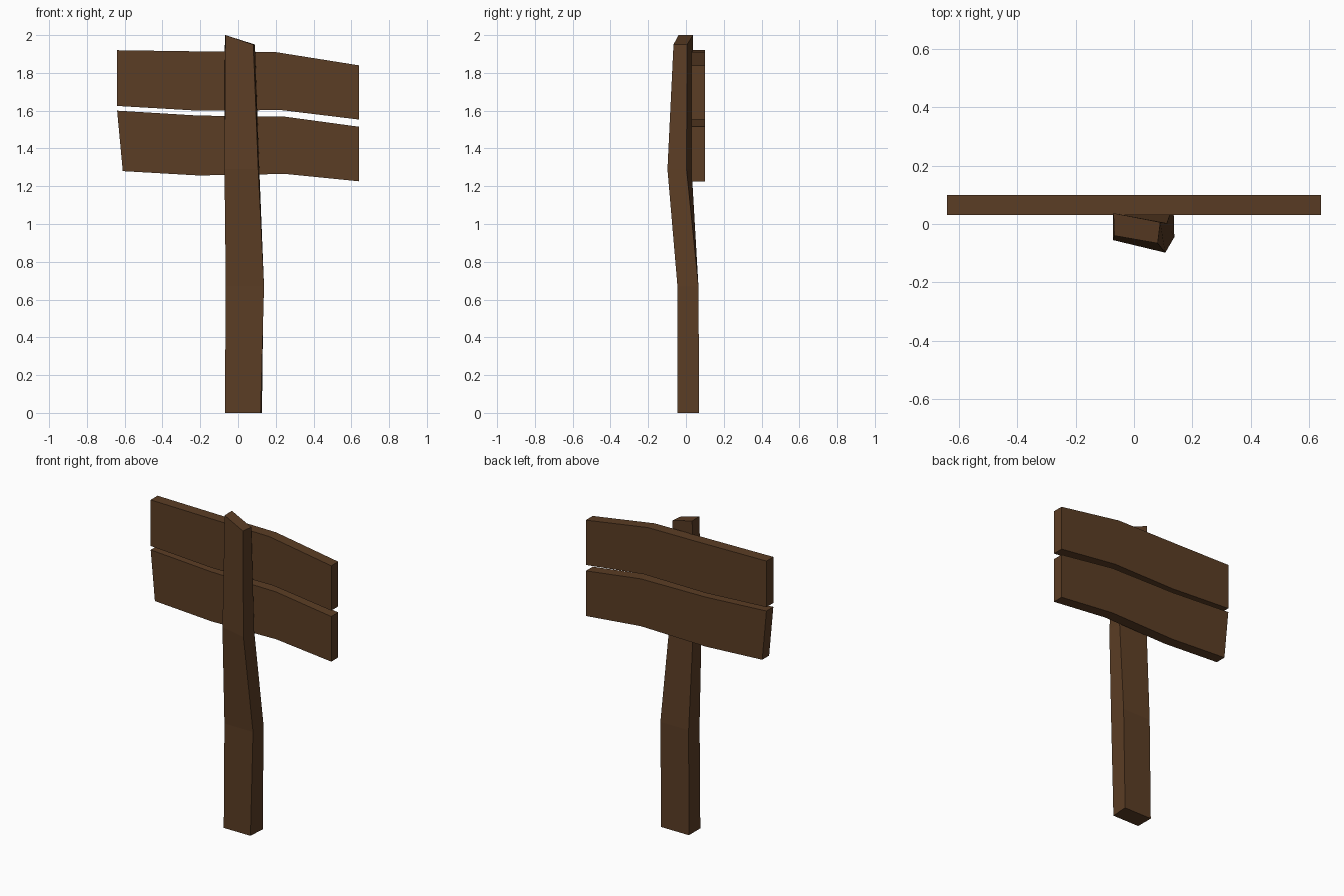
import bpy, bmesh

if "Cube" in bpy.data.objects:
    bpy.data.objects.remove(bpy.data.objects["Cube"])

wood = bpy.data.materials.new("brown wood")
wood.diffuse_color = (0.105, 0.047, 0.018, 1)
wood.use_nodes = True
wood.node_tree.nodes["Principled BSDF"].inputs["Base Color"].default_value = wood.diffuse_color


def make_object(name, bm):
    bmesh.ops.recalc_face_normals(bm, faces=bm.faces)
    mesh = bpy.data.meshes.new(name)
    bm.to_mesh(mesh)
    bm.free()
    mesh.materials.append(wood)
    obj = bpy.data.objects.new(name, mesh)
    bpy.context.collection.objects.link(obj)
    return obj


def loft(name, sections):
    """Skin a row of four-cornered sections into a closed solid."""
    bm = bmesh.new()
    rings = [[bm.verts.new(p) for p in s] for s in sections]
    for a, b in zip(rings, rings[1:]):
        for i in range(4):
            j = (i + 1) % 4
            bm.faces.new((a[i], a[j], b[j], b[i]))
    bm.faces.new(rings[0][::-1])
    bm.faces.new(rings[-1])
    return make_object(name, bm)


def board(name, top, bottom, front=0.03, back=0.10):
    """Warped plank from its upper and lower edge points (x, z)."""
    loft(name, [[(xb, front, zb), (xt, front, zt), (xt, back, zt), (xb, back, zb)]
                for (xt, zt), (xb, zb) in zip(top, bottom)])


# Crooked post: front left, front right, back right, back left at each level
loft("post", [
    [(-0.07, -0.045, 0), (0.12, -0.045, 0), (0.127, 0.07, 0), (-0.07, 0.07, 0)],
    [(-0.065, -0.045, 0.67), (0.138, -0.045, 0.67), (0.135, 0.066, 0.67), (-0.065, 0.066, 0.67)],
    [(-0.072, -0.055, 1.29), (0.107, -0.098, 1.29), (0.113, 0.003, 1.29), (-0.072, 0.03, 1.29)],
    [(-0.067, -0.04, 2.0), (0.081, -0.066, 1.95), (0.09, 0.006, 1.95), (-0.07, 0.037, 2.0)],
])

# Sign boards behind the post
board("upper_board",
      [(-0.64, 1.92), (-0.15, 1.913), (0.2, 1.91), (0.64, 1.84)],
      [(-0.64, 1.625), (-0.21, 1.6), (0.23, 1.603), (0.64, 1.553)])
board("lower_board",
      [(-0.64, 1.6), (-0.21, 1.574), (0.25, 1.568), (0.64, 1.515)],
      [(-0.61, 1.28), (-0.21, 1.257), (0.25, 1.265), (0.64, 1.226)])
